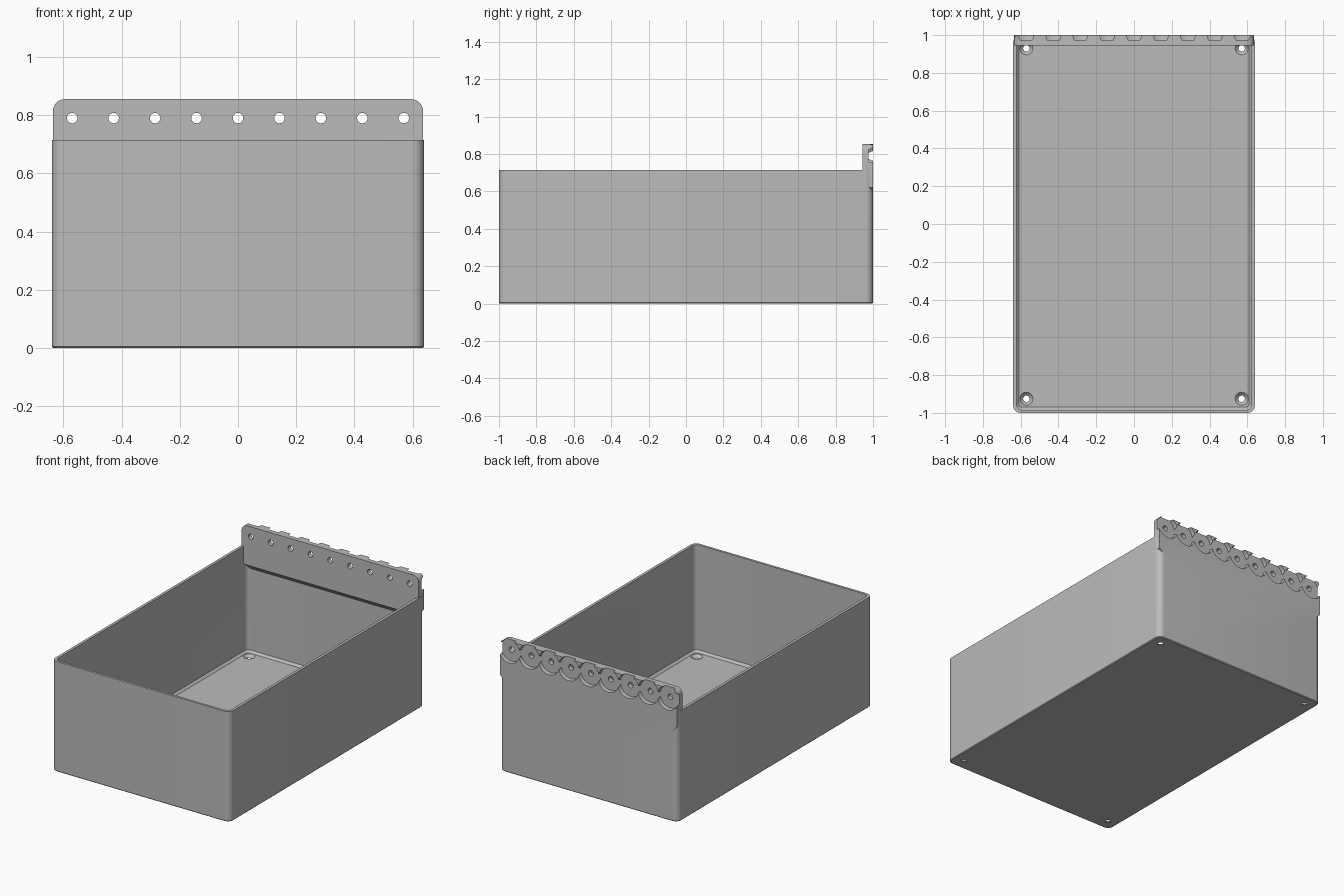
import bpy, bmesh, math
from mathutils import Matrix

cube = bpy.data.objects.get("Cube")
if cube:
    bpy.data.objects.remove(cube, do_unlink=True)

grey = bpy.data.materials.new("plain grey")
grey.use_nodes = True
colour = (0.5, 0.5, 0.5, 1)
grey.diffuse_color = colour
grey.node_tree.nodes["Principled BSDF"].inputs["Base Color"].default_value = colour


def finish(name, bm):
    bmesh.ops.recalc_face_normals(bm, faces=bm.faces)
    mesh = bpy.data.meshes.new(name)
    bm.to_mesh(mesh)
    bm.free()
    mesh.materials.append(grey)
    obj = bpy.data.objects.new(name, mesh)
    bpy.context.collection.objects.link(obj)
    return obj


def prism(name, points, shift):
    """Extrude a flat outline along one vector."""
    bm = bmesh.new()
    face = bm.faces.new([bm.verts.new(p) for p in points])
    out = bmesh.ops.extrude_face_region(bm, geom=[face])
    verts = [v for v in out["geom"] if isinstance(v, bmesh.types.BMVert)]
    bmesh.ops.translate(bm, verts=verts, vec=shift)
    return finish(name, bm)


def rounded_ring(x, y0, y1, r, z, inset=0, steps=8):
    """Corner-rounded rectangle, counter-clockwise."""
    ring = []
    corners = [(x - r, y1 - r), (r - x, y1 - r), (r - x, y0 + r), (x - r, y0 + r)]
    for k, (cx, cy) in enumerate(corners):
        for i in range(steps + 1):
            a = math.pi / 2 * (k + i / steps)
            ring.append((cx + (r - inset) * math.cos(a), cy + (r - inset) * math.sin(a), z))
    return ring


def loft(name, rings):
    """Skin a stack of matching rings and cap the ends."""
    bm = bmesh.new()
    rows = [[bm.verts.new(p) for p in ring] for ring in rings]
    n = len(rows[0])
    for a, b in zip(rows, rows[1:]):
        for i in range(n):
            bm.faces.new((a[i], a[(i + 1) % n], b[(i + 1) % n], b[i]))
    bm.faces.new(rows[0])
    bm.faces.new(rows[-1])
    return finish(name, bm)


def cone(name, r1, r2, depth, centre, turn=0, sides=32):
    bm = bmesh.new()
    place = Matrix.Translation(centre) @ Matrix.Rotation(turn, 4, "X")
    bmesh.ops.create_cone(bm, cap_ends=True, segments=sides, radius1=r1,
                          radius2=r2, depth=depth, matrix=place)
    return finish(name, bm)


def combine(target, tool, operation):
    mod = target.modifiers.new(operation.lower(), "BOOLEAN")
    mod.operation = operation
    mod.solver = "EXACT"
    mod.object = tool
    bpy.context.view_layer.objects.active = target
    bpy.ops.object.modifier_apply(modifier=mod.name)
    bpy.data.objects.remove(tool, do_unlink=True)


HALF, RIM, TOP = 0.64, 0.715, 0.855
PITCH, HOLE_Z = 0.1425, 0.79

# Open bin with rounded corners and a softened floor edge
bin_body = loft("storage_bin", [
    rounded_ring(HALF, -1, 1, 0.04, 0, 0.005),
    rounded_ring(HALF, -1, 1, 0.04, 0.005),
    rounded_ring(HALF, -1, 1, 0.04, RIM)])
cavity = loft("cavity", [
    rounded_ring(0.622, -0.984, 0.982, 0.028, 0.02, 0.014),
    rounded_ring(0.622, -0.984, 0.982, 0.028, 0.034),
    rounded_ring(0.622, -0.984, 0.982, 0.028, RIM + 0.2)])
combine(bin_body, cavity, "DIFFERENCE")

# Hanging rail: front outline crossed with a side outline
half = [(0.6, 0.5), (0.6, 0.585), (0.636, 0.62)]
half += [(0.596 + 0.04 * math.cos(a), TOP - 0.04 + 0.04 * math.sin(a))
         for a in [math.pi / 16 * i for i in range(9)]]
outline = half + [(-x, z) for x, z in reversed(half)]
rail = prism("rail", [(x, 0.9, z) for x, z in outline], (0, 0.2, 0))
side = [(0.945, 0.9), (0.945, 0.6), (0.99, 0.555), (1, 0.555), (1, 0.9)]
combine(rail, prism("side_outline", [(-1, y, z) for y, z in side], (2, 0, 0)), "INTERSECT")
combine(bin_body, rail, "UNION")

# Overlapping round pockets and through holes along the rail
for i in range(-4, 5):
    x = i * PITCH
    combine(bin_body, cone("pocket", 0.079, 0.073, 0.05, (x, 1.0, HOLE_Z), math.pi / 2, 48),
            "DIFFERENCE")
    combine(bin_body, cone("rail_hole", 0.018, 0.018, 0.3, (x, 0.97, HOLE_Z), math.pi / 2, 24),
            "DIFFERENCE")

# Countersunk screw holes in the floor corners
for x in (-0.57, 0.57):
    for y in (-0.925, 0.93):
        combine(bin_body, cone("screw_hole", 0.017, 0.017, 0.1, (x, y, 0)), "DIFFERENCE")
        combine(bin_body, cone("countersink", 0.015, 0.037, 0.022, (x, y, 0.0115)), "DIFFERENCE")

bpy.ops.object.select_all(action="DESELECT")
bin_body.select_set(True)
bpy.context.view_layer.objects.active = bin_body
bpy.ops.object.shade_smooth_by_angle(angle=math.radians(30))
